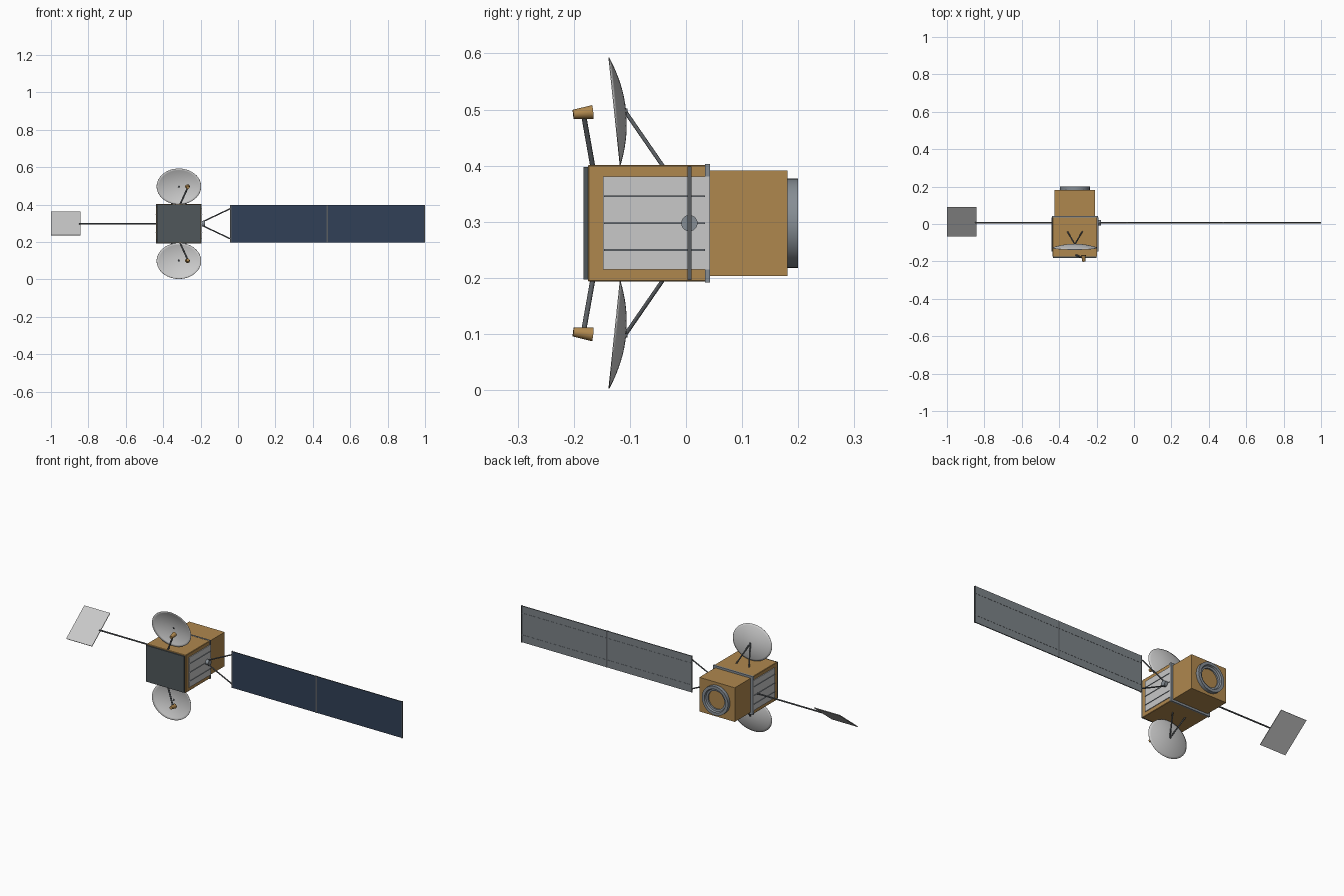
import bpy, bmesh, math
from mathutils import Vector, Matrix

cube = bpy.data.objects.get("Cube")
if cube:
    bpy.data.objects.remove(cube, do_unlink=True)


def material(name, rgb):
    m = bpy.data.materials.new(name)
    m.use_nodes = True
    m.diffuse_color = (*rgb, 1)
    m.node_tree.nodes["Principled BSDF"].inputs["Base Color"].default_value = (*rgb, 1)
    return m


GOLD = material("gold foil", (0.43, 0.245, 0.076))
CHARCOAL = material("charcoal plate", (0.08, 0.097, 0.105))
NAVY = material("navy cells", (0.031, 0.051, 0.095))
BACKING = material("panel backing grey", (0.2, 0.225, 0.245))
METAL = material("metal grey", (0.24, 0.27, 0.3))
STRUT = material("dark strut grey", (0.1, 0.11, 0.12))
WHITE = material("radiator white", (0.58, 0.58, 0.58))
DISH = material("dish white", (0.6, 0.6, 0.6))

CX, CZ = -0.316, 0.2975   # centre line of the body
WY = 0.006                # depth of the wing and boom


def finish(name, bm, mats, smooth=False):
    bmesh.ops.recalc_face_normals(bm, faces=bm.faces)
    me = bpy.data.meshes.new(name)
    bm.to_mesh(me)
    bm.free()
    ob = bpy.data.objects.new(name, me)
    bpy.context.collection.objects.link(ob)
    for m in mats:
        me.materials.append(m)
    if smooth:
        bpy.ops.object.select_all(action="DESELECT")
        ob.select_set(True)
        bpy.context.view_layer.objects.active = ob
        bpy.ops.object.shade_smooth_by_angle(angle=math.radians(35))
    return ob


def box(name, xs, ys, zs, *mats, bevel=0):
    bm = bmesh.new()
    lo, hi = Vector((xs[0], ys[0], zs[0])), Vector((xs[1], ys[1], zs[1]))
    bmesh.ops.create_cube(bm, size=1, matrix=Matrix.Translation((lo + hi) / 2)
                          @ Matrix.Diagonal((*(hi - lo), 1)))
    if bevel:
        bmesh.ops.bevel(bm, geom=bm.edges[:], offset=bevel, segments=1, affect="EDGES")
    return finish(name, bm, mats)


def rod(name, a, b, r1, mat, r2=None, sides=12):
    a, b = Vector(a), Vector(b)
    bm = bmesh.new()
    mx = Matrix.Translation((a + b) / 2) @ (b - a).to_track_quat("Z", "Y").to_matrix().to_4x4()
    bmesh.ops.create_cone(bm, cap_ends=True, segments=sides, radius1=r1,
                          radius2=r1 if r2 is None else r2, depth=(b - a).length, matrix=mx)
    return finish(name, bm, [mat], True)


def lathe(name, profile, mx, mat, sides=48):
    # spins (radius, height) points around local z
    bm = bmesh.new()
    verts = [bm.verts.new((r, 0, h)) for r, h in profile]
    edges = [bm.edges.new(p) for p in zip(verts, verts[1:])]
    bmesh.ops.spin(bm, geom=verts + edges, cent=(0, 0, 0), axis=(0, 0, 1),
                   angle=math.tau, steps=sides)
    bmesh.ops.remove_doubles(bm, verts=bm.verts, dist=1e-5)
    bm.transform(mx)
    return finish(name, bm, [mat], True)


def around(cx, cz, hx, hz):
    return (cx - hx, cx + hx), (cz - hz, cz + hz)


# Body
xs, zs = around(CX, CZ, 0.119, 0.104)
box("main_body", xs, (-0.175, 0.037), zs, GOLD, bevel=0.002)
xs, zs = around(CX, CZ, 0.116, 0.1)
box("front_plate", xs, (-0.183, -0.174), zs, CHARCOAL)
xs, zs = around(CX, CZ, 0.122, 0.1055)
box("joint_frame", xs, (0.034, 0.043), zs, METAL)
xs, zs = around(CX, CZ, 0.108, 0.094)
box("rear_body", xs, (0.042, 0.181), zs, GOLD)

# Docking ring on the back, open to the foil behind it
ring = [(0.0795, 0), (0.0795, 0.02), (0.064, 0.02), (0.06, 0.011), (0.05, 0.009), (0.05, 0)]
lathe("rear_ring", ring, Matrix.Translation((CX, 0.18, CZ)) @ Matrix.Rotation(-math.pi / 2, 4, "X"), METAL)

# Radiators with cooling ribs on both sides
for side, label in ((1, "left"), (-1, "right")):
    def span(inner, outer):
        return sorted((CX + side * inner, CX + side * outer))
    box(f"{label}_radiator", span(0.117, 0.123), (-0.148, 0.042), (CZ - 0.083, CZ + 0.083), WHITE)
    for i in (-1, 0, 1):
        z = CZ + i * 0.048
        box(f"{label}_radiator_rib", span(0.122, 0.126), (-0.146, 0.034), (z - 0.0015, z + 0.0015), METAL)

# Upper and lower dishes with feed horns and struts
for s, label in ((1, "upper"), (-1, "lower")):
    def at(x, y, dz):
        return (x, y, CZ + s * dz)
    bowl = [(i / 10, 0.02 * ((i / 10) ** 2 - 1)) for i in range(11)]
    mx = (Matrix.Translation(at(CX, -0.1275, 0.199)) @ Matrix.Rotation(math.radians(90 + 6 * s), 4, "X")
          @ Matrix.Diagonal((0.119, 0.0965, 1, 1)))
    dish = lathe(f"{label}_dish", bowl, mx, DISH)
    shell = dish.modifiers.new("shell", "SOLIDIFY")
    shell.thickness = 0.0015
    shell.offset = 0
    for x in (-0.04, 0.04):
        rod(f"{label}_dish_strut", at(CX + x, -0.04, 0.1), at(CX, -0.109, 0.2), 0.0035, STRUT)
    rod(f"{label}_dish_pin", at(CX, -0.11, 0.199), at(CX, -0.104, 0.199), 0.005, STRUT)
    rod(f"{label}_feed_arm", at(CX + 0.005, -0.166, 0.1), at(CX + 0.046, -0.182, 0.19), 0.0045, STRUT)
    rod(f"{label}_feed_horn", at(CX + 0.048, -0.201, 0.194), at(CX + 0.046, -0.166, 0.198),
        0.008, GOLD, 0.0125, 20)

# Solar wing: hub, yoke and two panels
rod("wing_hub", (-0.198, WY, CZ), (-0.176, WY, CZ), 0.0145, METAL, sides=24)
for s in (1, -1):
    rod("yoke_arm", (-0.186, WY, CZ + s * 0.012), (-0.038, WY, CZ + s * 0.082), 0.0035, STRUT)
for x0, x1, label in ((-0.037, 0.472, "inner"), (0.48, 0.997, "outer")):
    panel = box(f"{label}_panel", (x0, x1), (WY - 0.0025, WY + 0.0025), (CZ - 0.1, CZ + 0.1),
                CHARCOAL, NAVY, BACKING)
    for f in panel.data.polygons:
        if abs(f.normal.y) > 0.9:
            f.material_index = 1 if f.normal.y < 0 else 2
    for s in (1, -1):
        z = CZ + s * 0.06
        box(f"{label}_panel_rib", (x0, x1), (WY + 0.002, WY + 0.0035), (z - 0.0015, z + 0.0015), BACKING)
for x, w in ((-0.039, 0.003), (0.476, 0.004), (0.9975, 0.0025)):
    box("panel_end_bar", (x - w, x + w), (WY - 0.0035, WY + 0.0035), (CZ - 0.101, CZ + 0.101), STRUT)

# Boom and tilted trim flap
rod("boom", (CX - 0.118, WY, CZ), (-0.85, WY, CZ), 0.004, STRUT)
flap = box("trim_flap", (-1, -0.843), (-0.1, 0.1), (-0.002, 0.002), WHITE)
flap.data.transform(Matrix.Translation((0, 0.012, CZ + 0.001)) @ Matrix.Rotation(math.radians(38), 4, "X"))
